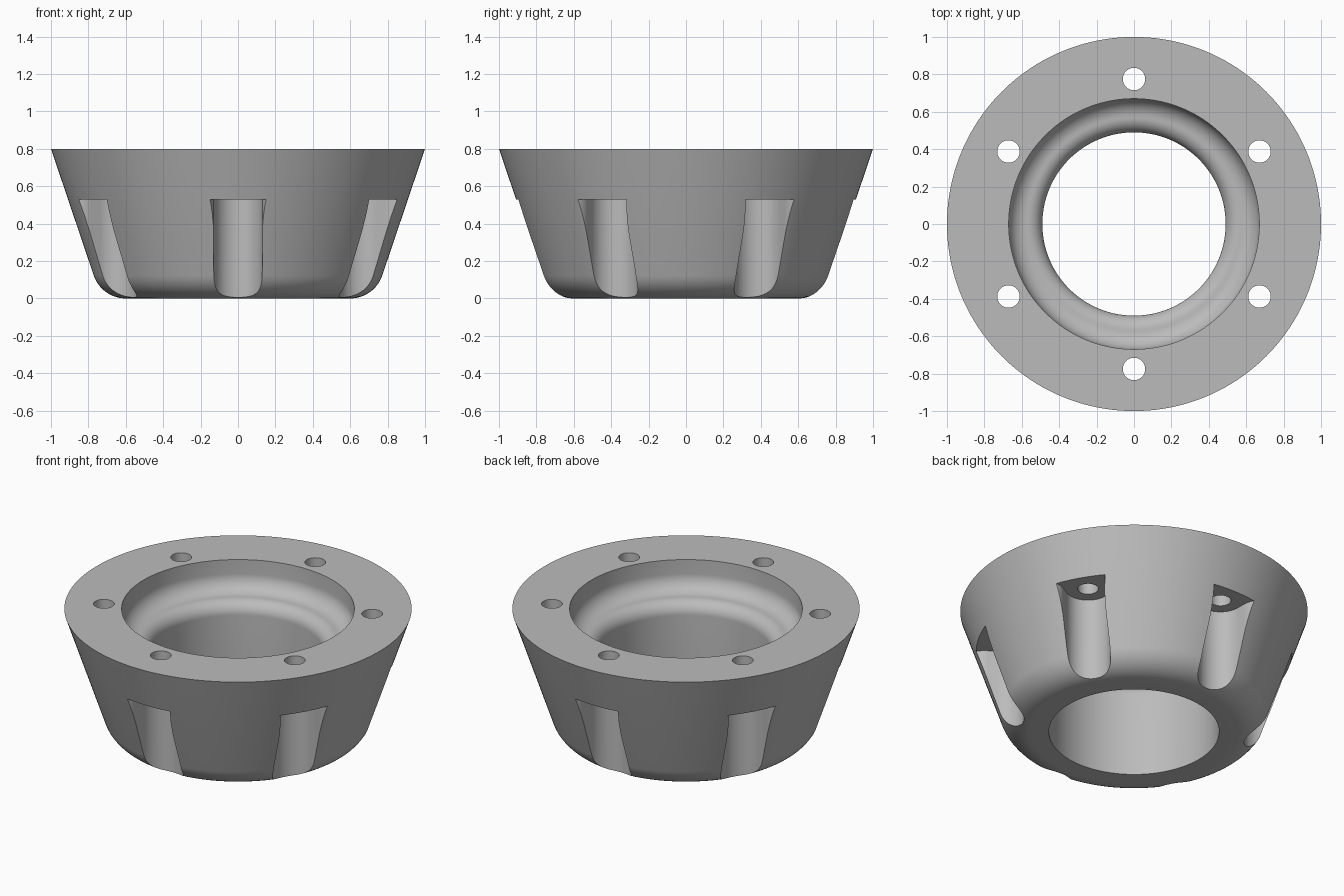
import bpy, bmesh
from math import sin, cos, pi, radians, sqrt

cube = bpy.data.objects.get("Cube")
if cube:
    bpy.data.objects.remove(cube, do_unlink=True)

grey = bpy.data.materials.new("plain grey")
grey.use_nodes = True
colour = (0.5, 0.5, 0.5, 1)
grey.diffuse_color = colour
grey.node_tree.nodes["Principled BSDF"].inputs["Base Color"].default_value = colour


def arc(cx, cy, r, start, end, n):
    """Points on an arc, angles in degrees."""
    steps = [radians(start + (end - start) * i / n) for i in range(n + 1)]
    return [(cx + r * cos(a), cy + r * sin(a)) for a in steps]


def make_object(name, bm):
    bmesh.ops.recalc_face_normals(bm, faces=bm.faces)
    mesh = bpy.data.meshes.new(name)
    bm.to_mesh(mesh)
    bm.free()
    mesh.materials.append(grey)
    ob = bpy.data.objects.new(name, mesh)
    bpy.context.collection.objects.link(ob)
    return ob


def lathe(name, profile, segments):
    """Spin a closed (radius, height) profile around z."""
    bm = bmesh.new()
    rings = [[bm.verts.new((r * cos(2 * pi * s / segments), r * sin(2 * pi * s / segments), z))
              for r, z in profile] for s in range(segments)]
    count = len(profile)
    for s in range(segments):
        a, b = rings[s], rings[(s + 1) % segments]
        for i in range(count):
            j = (i + 1) % count
            bm.faces.new((a[i], a[j], b[j], b[i]))
    return make_object(name, bm)


def radial_prisms(name, outline, low, high):
    """Six upright prisms around z; outline is (outward, sideways)."""
    bm = bmesh.new()
    for k in range(6):
        a = radians(30 + 60 * k)
        ends = [[bm.verts.new((u * cos(a) - v * sin(a), u * sin(a) + v * cos(a), z))
                 for u, v in outline] for z in (low, high)]
        bm.faces.new(ends[0])
        bm.faces.new(ends[1])
        for i in range(len(outline)):
            j = (i + 1) % len(outline)
            bm.faces.new((ends[0][i], ends[0][j], ends[1][j], ends[1][i]))
    ob = make_object(name, bm)
    ob.hide_render = True
    return ob


# Conical ring: rounded base, sloped wall, stepped seat and straight bore
profile = arc(0.6, 0.181, 0.181, -90, -18.7, 14)
profile += [(1, 0.8), (0.67, 0.8)]
profile += arc(0.57, 0.71, 0.10, 0, -90, 12)
profile += arc(0.57, 0.53, 0.08, 90, 180, 12)[1:]
profile += [(0.49, 0)]
ring = lathe("mounting_ring", profile, 160)

# Bolt pockets: round-backed slots that flare at the outer wall
half = arc(0.775, 0, 0.13, 180, 90, 16)
half += [(0.83 + d, 0.25 - sqrt(0.0144 - d * d)) for d in [0.01 * i for i in range(11)]]
half += [(1.1, half[-1][1])]
outline = half + [(u, -v) for u, v in reversed(half[1:])]
pockets = radial_prisms("pocket_cutter", outline, -0.1, 0.53)

# Bolt holes through the upper flange
holes = radial_prisms("hole_cutter", arc(0.775, 0, 0.06, 0, 360, 40)[:-1], 0.4, 0.9)

bpy.ops.object.select_all(action="DESELECT")
bpy.context.view_layer.objects.active = ring
ring.select_set(True)
for cutter in (pockets, holes):
    mod = ring.modifiers.new(cutter.name, "BOOLEAN")
    mod.operation = "DIFFERENCE"
    mod.solver = "EXACT"
    mod.object = cutter
    bpy.ops.object.modifier_apply(modifier=mod.name)
    bpy.data.objects.remove(cutter, do_unlink=True)

bpy.ops.object.shade_smooth_by_angle(angle=radians(25))
